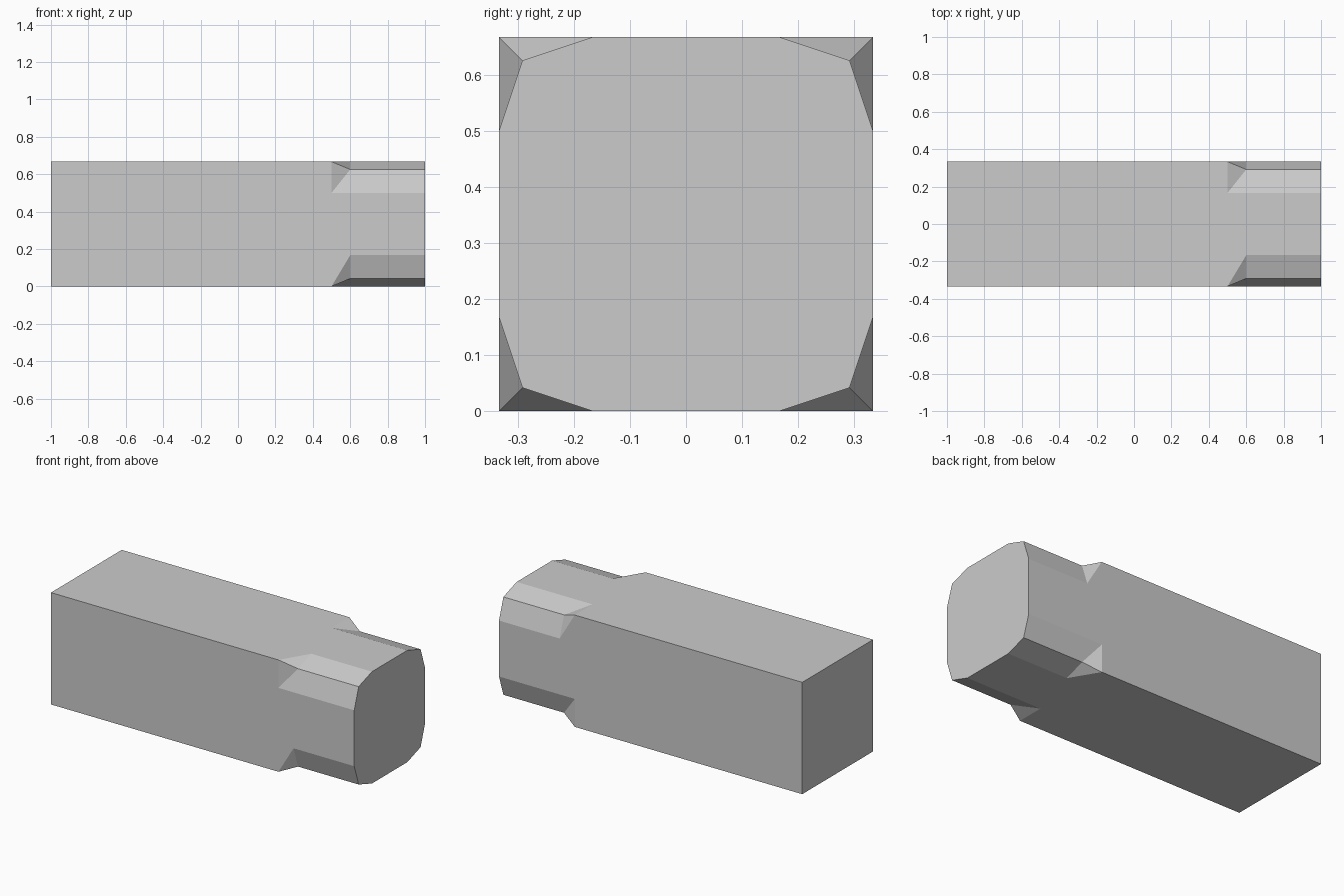
import bpy, bmesh
from math import pi
from mathutils import Matrix, Vector

if "Cube" in bpy.data.objects:
    bpy.data.objects.remove(bpy.data.objects["Cube"])

A = 1 / 3        # half width of the square bar
M = A * 0.875    # middle of the rounded corner
bm = bmesh.new()


def corner(i):
    """One bar corner, turned i quarter turns about the long axis."""
    turn = Matrix.Translation((0, 0, A)) @ Matrix.Rotation(-i * pi / 2, 4, 'X')
    points = {
        "back": (-1, -A, A), "tip": (0.5, -A, A),
        "a": (0.5, -A, A / 2), "m": (0.6, -M, M), "b": (0.6, -A / 2, A),
        "a_end": (1, -A, A / 2), "m_end": (1, -M, M), "b_end": (1, -A / 2, A),
    }
    return {k: bm.verts.new(turn @ Vector(p)) for k, p in points.items()}


corners = [corner(i) for i in range(4)]
for i, c in enumerate(corners):
    n = corners[(i + 1) % 4]
    # Long flat side up to the next corner
    bm.faces.new((c["back"], n["back"], n["tip"], n["a"], n["a_end"],
                  c["b_end"], c["b"], c["tip"]))
    # Run-out triangles and bevel strips
    bm.faces.new((c["tip"], c["a"], c["m"]))
    bm.faces.new((c["tip"], c["m"], c["b"]))
    bm.faces.new((c["a"], c["a_end"], c["m_end"], c["m"]))
    bm.faces.new((c["m"], c["m_end"], c["b_end"], c["b"]))

# End caps
bm.faces.new([c["back"] for c in corners])
bm.faces.new([c[k] for c in corners for k in ("a_end", "m_end", "b_end")])
bmesh.ops.recalc_face_normals(bm, faces=bm.faces)

mesh = bpy.data.meshes.new("bar_with_bevelled_end")
bm.to_mesh(mesh)
bm.free()
bpy.context.collection.objects.link(bpy.data.objects.new("bar_with_bevelled_end", mesh))
